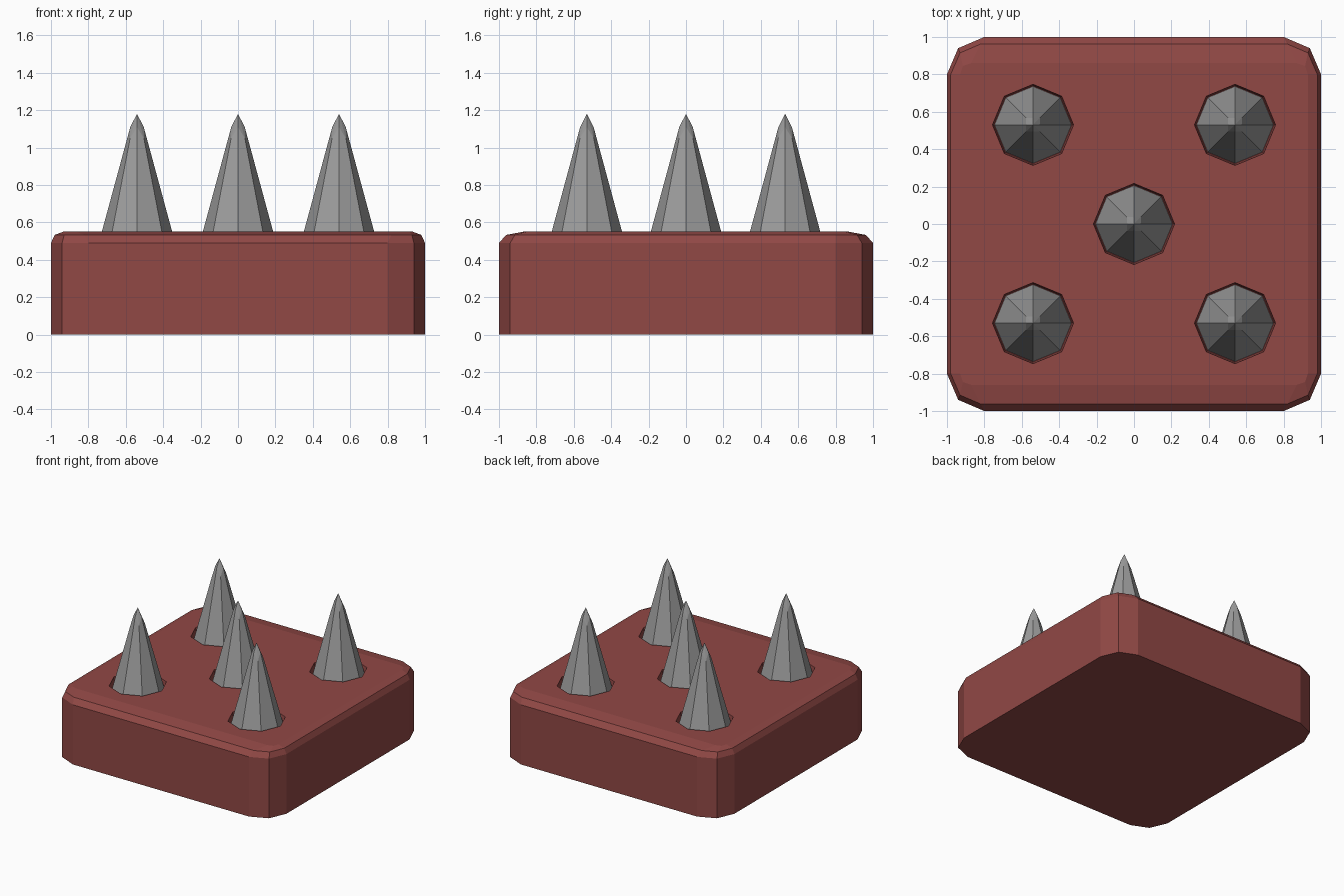
import bpy, bmesh
from math import cos, sin, pi

if "Cube" in bpy.data.objects:
    bpy.data.objects.remove(bpy.data.objects["Cube"])


def new_object(name, bm, mat):
    bmesh.ops.recalc_face_normals(bm, faces=bm.faces)
    mesh = bpy.data.meshes.new(name)
    bm.to_mesh(mesh)
    bm.free()
    mesh.materials.append(mat)
    ob = bpy.data.objects.new(name, mesh)
    bpy.context.collection.objects.link(ob)
    return ob


def new_material(name, rgb):
    mat = bpy.data.materials.new(name)
    mat.diffuse_color = (*rgb, 1)
    mat.use_nodes = True
    mat.node_tree.nodes["Principled BSDF"].inputs["Base Color"].default_value = mat.diffuse_color
    return mat


def add_loft(bm, rings, cap_top=True):
    # Skin equal-length rings of points, closing the ends
    loops = [[bm.verts.new(p) for p in ring] for ring in rings]
    for a, b in zip(loops, loops[1:]):
        n = len(a)
        for i in range(n):
            j = (i + 1) % n
            bm.faces.new((a[i], a[j], b[j], b[i]))
    bm.faces.new(loops[0][::-1])
    if cap_top:
        bm.faces.new(loops[-1])
    return loops[-1]


def octagon(x, y, r, z):
    return [(x + r * cos(i * pi / 4), y + r * sin(i * pi / 4), z) for i in range(8)]


def outline(corner, z):
    # Mirror one chamfered corner into all four quadrants
    pts = list(corner)
    pts += [(-x, y) for x, y in reversed(corner)]
    pts += [(-x, -y) for x, y in pts]
    return [(x, y, z) for x, y in pts]


red = new_material("dull_red", (0.283, 0.065, 0.06))
steel = new_material("dark_steel", (0.33, 0.33, 0.33))
spots = [(0, 0)] + [(sx * 0.54, sy * 0.53) for sx in (-1, 1) for sy in (-1, 1)]

# Base slab with chamfered corners and a soft top edge
side = [(1, 0.8), (0.94, 0.94), (0.8, 1)]
bm = bmesh.new()
add_loft(bm, [
    outline(side, 0),
    outline(side, 0.49),
    outline([(0.98, 0.8), (0.93, 0.915), (0.82, 0.962)], 0.533),
    outline([(0.93, 0.8), (0.915, 0.845), (0.87, 0.86)], 0.552),
])
base = new_object("base", bm, red)

# Shallow tapered octagonal sockets cut into the top
bm = bmesh.new()
for x, y in spots:
    add_loft(bm, [octagon(x, y, 0.208, 0.485), octagon(x, y, 0.226, 0.62)])
cutter = new_object("socket_cutter", bm, red)
cutter.hide_render = True
cutter.hide_viewport = True
cut = base.modifiers.new("sockets", 'BOOLEAN')
cut.operation = 'DIFFERENCE'
cut.solver = 'EXACT'
cut.object = cutter

# Eight-sided spikes with a four-sided point ground onto the tip
for k, (x, y) in enumerate(spots):
    bm = bmesh.new()
    shoulder = []
    for i in range(8):
        r, z = (0.036, 1.11) if i % 2 == 0 else (0.052, 1.05)
        shoulder.append((x + r * cos(i * pi / 4), y + r * sin(i * pi / 4), z))
    top = add_loft(bm, [octagon(x, y, 0.207, 0.48), shoulder], cap_top=False)
    tip = bm.verts.new((x, y, 1.18))
    for i in range(8):
        bm.faces.new((top[i], top[(i + 1) % 8], tip))
    new_object(f"spike_{k + 1}", bm, steel)
